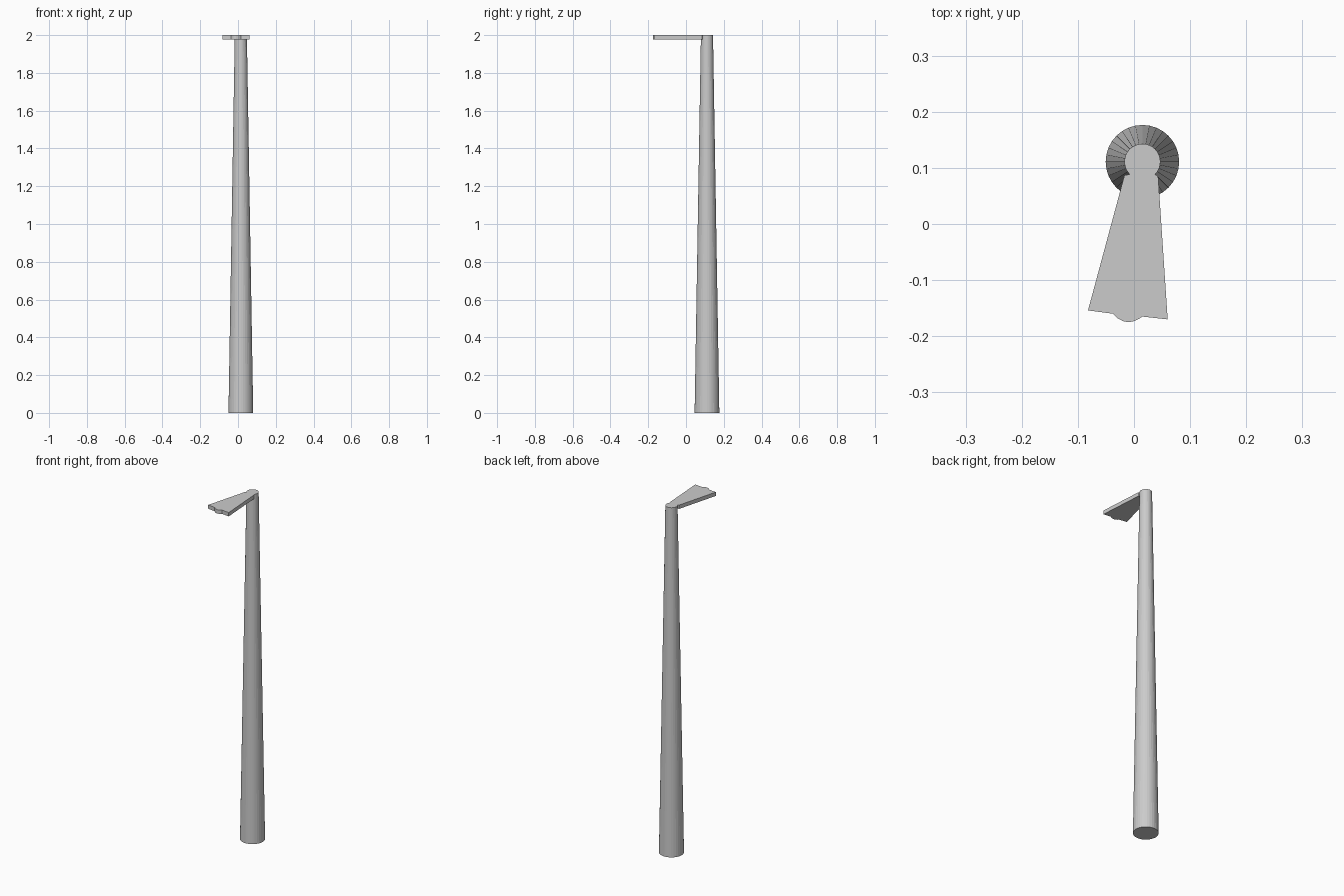
import bpy, bmesh, math
from mathutils import Matrix

if "Cube" in bpy.data.objects:
    bpy.data.objects.remove(bpy.data.objects["Cube"])

CX, CY = 0.015, 0.111          # pole axis
R_BOTTOM, R_TOP, H = 0.0655, 0.032, 2.0
PLATE_T = 0.022


def add_object(name, bm):
    bmesh.ops.recalc_face_normals(bm, faces=bm.faces)
    mesh = bpy.data.meshes.new(name)
    bm.to_mesh(mesh)
    bm.free()
    obj = bpy.data.objects.new(name, mesh)
    bpy.context.collection.objects.link(obj)
    return obj


# Tapered round pole
bm = bmesh.new()
bmesh.ops.create_cone(bm, cap_ends=True, segments=32, radius1=R_BOTTOM,
                      radius2=R_TOP, depth=H,
                      matrix=Matrix.Translation((CX, CY, H / 2)))
add_object("pole", bm)

# Flared top plate: front edge with a rounded lip, back edge hugging the pole
outline = [(-0.017, 0.087), (-0.082, -0.154), (-0.037, -0.160),
           (-0.029, -0.168), (-0.020, -0.173), (-0.010, -0.175),
           (0.001, -0.173), (0.009, -0.169), (0.015, -0.165),
           (0.060, -0.170), (0.043, 0.085)]
for i in range(9):
    a = math.radians(-56.25 - i * 67.5 / 8)
    outline.append((CX + R_TOP * math.cos(a), CY + R_TOP * math.sin(a)))
# the arc ends meet the pole just inside the two back corners
outline.insert(11, (CX + R_TOP * math.cos(math.radians(-45)),
                    CY + R_TOP * math.sin(math.radians(-45))))
outline.append((CX + R_TOP * math.cos(math.radians(-135)),
                CY + R_TOP * math.sin(math.radians(-135))))

bm = bmesh.new()
base = bm.faces.new([bm.verts.new((x, y, H - PLATE_T)) for x, y in outline])
top = bmesh.ops.extrude_face_region(bm, geom=[base], use_keep_orig=True)
bmesh.ops.translate(bm, vec=(0, 0, PLATE_T),
                    verts=[v for v in top["geom"] if isinstance(v, bmesh.types.BMVert)])
add_object("top_plate", bm)
